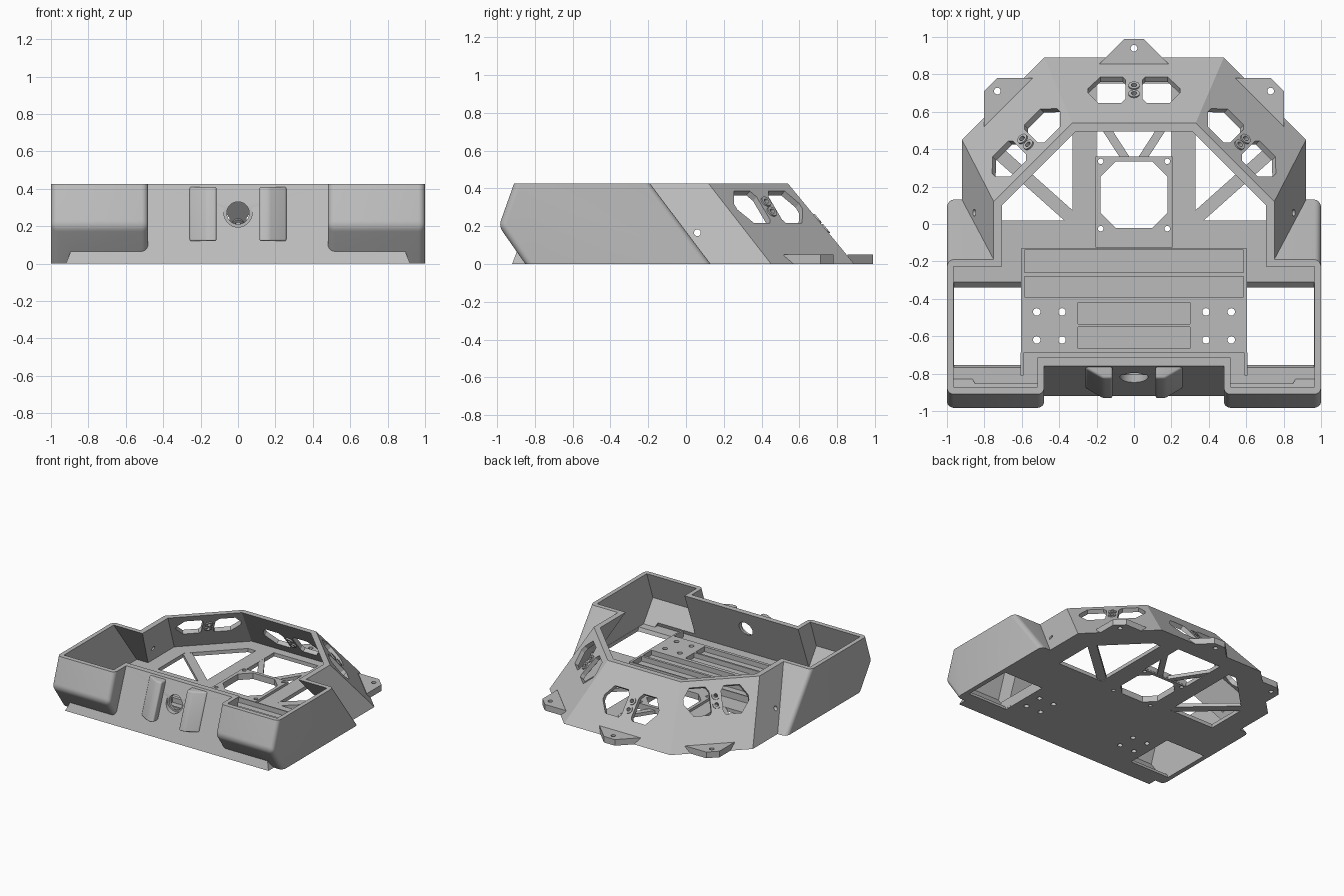
import bpy, bmesh, math
from mathutils import Vector

if "Cube" in bpy.data.objects:
    bpy.data.objects.remove(bpy.data.objects["Cube"])

H = 0.425       # rim height
FLOOR = 0.03    # floor thickness
R2 = math.sqrt(2)

grey = bpy.data.materials.new("light_grey")
grey.diffuse_color = (0.5, 0.5, 0.5, 1)
grey.use_nodes = True
grey.node_tree.nodes["Principled BSDF"].inputs["Base Color"].default_value = grey.diffuse_color


def loft(name, ring_a, ring_b, bevel=None):
    """Closed solid between two matching rings of points."""
    bm = bmesh.new()
    a = [bm.verts.new(p) for p in ring_a]
    b = [bm.verts.new(p) for p in ring_b]
    n = len(a)
    bm.faces.new(a)
    bm.faces.new(b)
    for i in range(n):
        bm.faces.new((a[i], a[(i + 1) % n], b[(i + 1) % n], b[i]))
    bmesh.ops.recalc_face_normals(bm, faces=bm.faces)
    if bevel:
        radius, rule = bevel
        edges = [e for e in bm.edges if rule(e.verts[0].co, e.verts[1].co)]
        bmesh.ops.bevel(bm, geom=edges, offset=radius, segments=5, profile=0.5, affect='EDGES')
    me = bpy.data.meshes.new(name)
    bm.to_mesh(me)
    bm.free()
    me.materials.append(grey)
    ob = bpy.data.objects.new(name, me)
    bpy.context.collection.objects.link(ob)
    return ob


def prism(name, pts, z0, z1):
    return loft(name, [(x, y, z0) for x, y in pts], [(x, y, z1) for x, y in pts])


def block(name, x0, x1, y0, y1, z0, z1):
    return prism(name, [(x0, y0), (x1, y0), (x1, y1), (x0, y1)], z0, z1)


def rod(name, c, axis, r, lo, hi, n=24):
    """Cylinder around an axis, from lo to hi along it."""
    axis = Vector(axis).normalized()
    q = axis.to_track_quat('Z', 'Y')
    ring = [Vector(c) + q @ Vector((r * math.cos(2 * math.pi * i / n),
                                    r * math.sin(2 * math.pi * i / n), 0)) for i in range(n)]
    return loft(name, [p + axis * lo for p in ring], [p + axis * hi for p in ring])


def combine(target, other, op='DIFFERENCE'):
    m = target.modifiers.new("bool", 'BOOLEAN')
    m.object, m.operation, m.solver = other, op, 'EXACT'
    bpy.context.view_layer.objects.active = target
    bpy.ops.object.modifier_apply(modifier=m.name)
    bpy.data.objects.remove(other)


def smooth(ob):
    bpy.ops.object.select_all(action='DESELECT')
    ob.select_set(True)
    bpy.context.view_layer.objects.active = ob
    bpy.ops.object.shade_smooth_by_angle(angle=math.radians(25))


def shell_ring(z, t=0.0):
    """Outline of the tapering shell at height z, inset by t."""
    s = z / H
    back, side = 0.89 - 0.35 * s - t, 0.92 - 0.17 * s - t
    diag, front = (0.969 - 0.354 * s - t) * R2, -0.92 + 0.16 * s + t
    half = [(side, front), (side, diag - side), (diag - back, back)]
    return [(x, y, z) for x, y in half] + [(-x, y, z) for x, y in reversed(half)]


def wheel_box(sx, profile, x0, x1, bevel=None):
    return loft("wheel_box", [(sx * x0, y, z) for y, z in profile],
                [(sx * x1, y, z) for y, z in profile], bevel)


# Outer shell with two wheel boxes
body = loft("chassis_body", shell_ring(0), shell_ring(H))
outer = [(-0.91, H), (-0.99, 0.2), (-0.85, 0), (0.13, 0), (-0.19, H)]
inner = [(-0.845, 0.5), (-0.95, 0.2), (-0.83, FLOOR), (0.07, FLOOR), (-0.285, 0.5)]
inside_edges = lambda a, b: max(a.z, b.z) > 0.01 and min(a.z, b.z) < H - 0.01
for s in (1, -1):
    combine(body, wheel_box(s, outer, 0.48, 1.0, (0.035, inside_edges)), 'UNION')

# Hollow interior
combine(body, loft("hollow", shell_ring(FLOOR, 0.045), shell_ring(0.5, 0.045)))
for s in (1, -1):
    combine(body, wheel_box(s, inner, 0.515, 0.965))

# Floor openings: wheels, side windows, centre window
for s in (1, -1):
    combine(body, loft("wheel_opening",
                       [(s * x, y, -0.01) for x, y in ((0.605, -0.75), (0.963, -0.75), (0.963, -0.35), (0.605, -0.35))],
                       [(s * x, y, 0.04) for x, y in ((0.605, -0.77), (0.963, -0.77), (0.963, -0.30), (0.605, -0.30))]))
    side = [(0.33, 0.02), (0.74, 0.02), (0.74, 0.36), (0.40, 0.70), (0.33, 0.70)]
    combine(body, prism("side_window", [(s * x, y) for x, y in side], -0.05, 0.1))
combine(body, block("centre_window", -0.2, 0.2, 0.36, 0.75, -0.05, 0.1))


def strut(name, a, b, w):
    a, b = Vector(a), Vector(b)
    n = (b - a).orthogonal().normalized() * w / 2
    prism(name, [a + n, b + n, b - n, a - n], 0.001, FLOOR - 0.001)


for s in (1, -1):
    strut("side_strut", (s * 0.31, 0.01), (s * 0.77, 0.42), 0.07)
    strut("centre_strut", (s * 0.045, 0.35), (s * 0.31, 0.76), 0.045)

# Raised deck with trays, and sensor plate
deck = block("deck", -0.605, 0.605, -0.69, -0.13, 0.02, 0.085)
for x, y0, y1 in ((0.585, -0.26, -0.14), (0.585, -0.39, -0.28), (0.30, -0.535, -0.42), (0.30, -0.665, -0.55)):
    combine(deck, block("tray", -x, x, y0, y1, 0.045, 0.2))
plate = block("sensor_plate", -0.205, 0.205, -0.125, 0.362, 0.01, 0.05)
for s in (1, -1):
    block("deck_rail", *sorted((s * 0.592, s * 0.606)), -0.81, -0.688, 0.01, 0.085)

# Octagonal opening and mounting holes, through floor and plates
c, h, k = 0.157, 0.178, 0.08
octagon = [(h, c - h + k), (h, c + h - k), (h - k, c + h), (k - h, c + h),
           (-h, c + h - k), (-h, c - h + k), (k - h, c - h), (h - k, c - h)]
for ob in (body, plate):
    combine(ob, prism("octagon", octagon, -0.05, 0.2))
for s in (1, -1):
    for y in (-0.025, 0.335):
        for ob in (body, plate):
            combine(ob, rod("hole", (s * 0.178, y, 0), (0, 0, 1), 0.015, -0.05, 0.2, 12))
    for x in (0.385, 0.52):
        for y in (-0.47, -0.62):
            for ob in (body, deck):
                combine(ob, rod("hole", (s * x, y, 0), (0, 0, 1), 0.02, -0.05, 0.2, 16))

# Rear walls: paired windows, screw bosses and mounting tabs
window = [(0.045, -0.055), (0.06, -0.07), (0.18, -0.07), (0.245, -0.01),
          (0.245, 0.015), (0.19, 0.07), (0.07, 0.07), (0.045, 0.045)]
tab = [(-0.05, 0.1), (0.05, 0.1), (0.185, -0.035), (-0.185, -0.035)]
for ang, dist, u0, p0, um in ((0, 0.89, 0, 0.175, 0), (45, 0.969, 0.1, 0.25, 0.014), (-45, 0.969, -0.1, 0.25, -0.014)):
    t = math.radians(ang)
    out = Vector((math.sin(t), math.cos(t), 0))
    along = Vector((math.cos(t), -math.sin(t), 0))
    normal = (out * 1.22 + Vector((0, 0, 1))).normalized()
    wall = lambda u, p: out * (dist - p) + along * u + Vector((0, 0, p * H / 0.352))
    for s in (1, -1):
        ring = [wall(u0 + s * u, p0 + p) for u, p in window]
        combine(body, loft("window", [p + normal * 0.06 for p in ring], [p - normal * 0.08 for p in ring]))
    for dp in (-0.022, 0.022):
        pos = wall(u0, p0 + dp)
        combine(body, rod("hole", pos, normal, 0.015, -0.1, 0.05, 16))
        boss = rod("screw_boss", pos, normal, 0.03, -0.045, 0.008)
        combine(boss, rod("hole", pos, normal, 0.015, -0.1, 0.05, 16))
        smooth(boss)
    ring = [out * (dist + o) + along * (u + um) for u, o in tab]
    ear = prism("mounting_tab", [(p.x, p.y) for p in ring], 0, 0.05)
    combine(ear, rod("hole", out * (dist + 0.05) + along * um, (0, 0, 1), 0.018, -0.1, 0.1, 16))

# Small side holes and front sensor hole with a countersink
for s in (1, -1):
    combine(body, rod("hole", (s * 0.855, 0.06, 0.165), (1, 0, 0), 0.018, -0.08, 0.08, 16))
combine(body, rod("hole", (0, -0.82, 0.27), (0, 1, 0), 0.06, -0.1, 0.15, 32))
combine(body, rod("hole", (0, -0.82, 0.27), (0, 1, 0), 0.075, -0.1, 0.012, 32))

# Front lugs either side of the sensor hole
lug = [(0.26, 0.03), (0.26, -0.005), (0.165, -0.06), (0.115, -0.06), (0.115, 0.03)]
for s in (1, -1):
    rings = [[(s * x, -0.92 + 0.16 * z / H + d, z) for x, d in lug] for z in (0.12, 0.41)]
    smooth(loft("front_lug", *rings, (0.012, lambda a, b: True)))

smooth(body)
